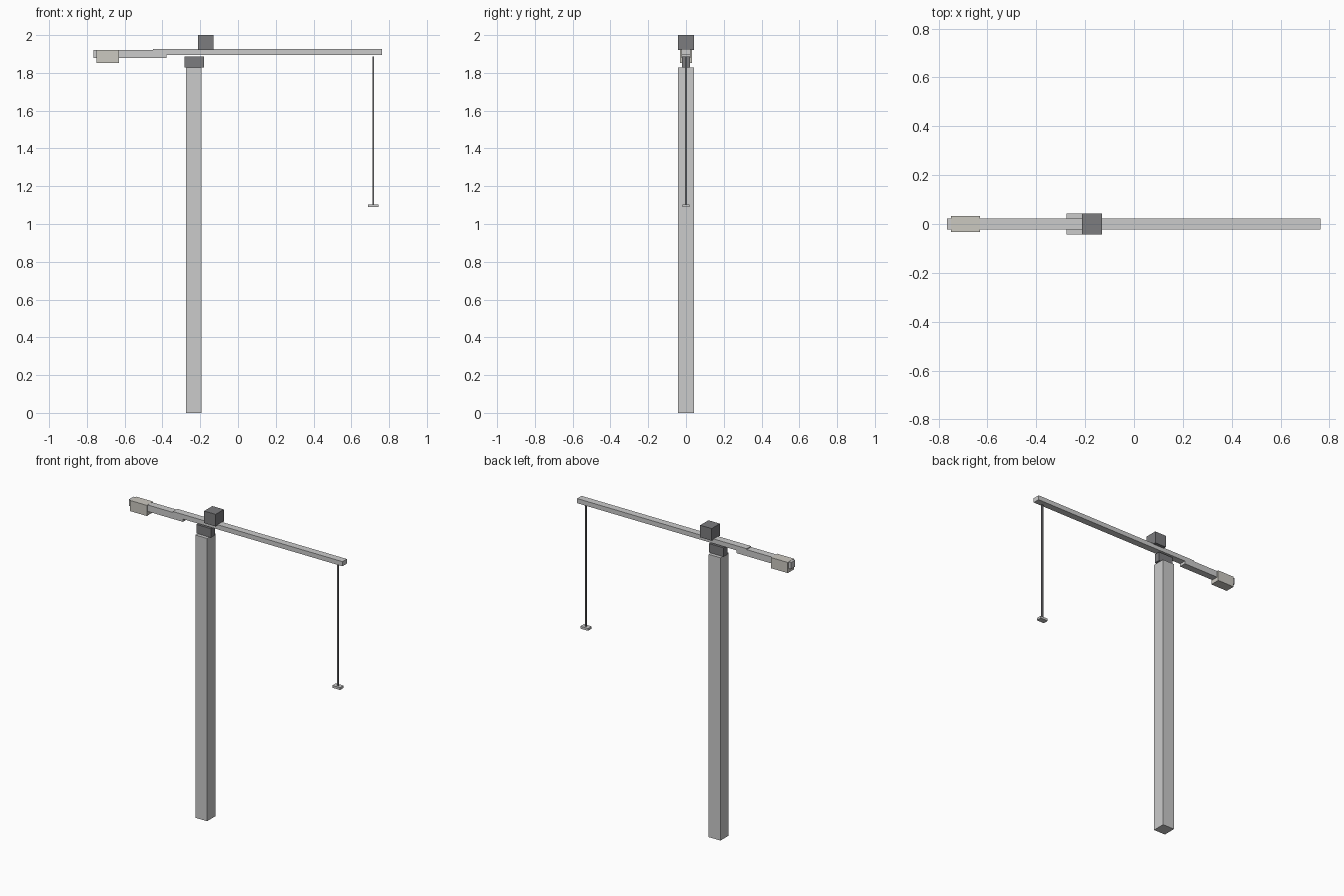
import bpy

if "Cube" in bpy.data.objects:
    bpy.data.objects.remove(bpy.data.objects["Cube"])


def colour(name, rgb):
    m = bpy.data.materials.new(name)
    m.diffuse_color = (*rgb, 1)
    m.use_nodes = True
    m.node_tree.nodes["Principled BSDF"].inputs["Base Color"].default_value = m.diffuse_color
    return m


def box(name, x, y, z, mat=None):
    """Box from (min, max) ranges in x and z, and a half-width in y."""
    bpy.ops.mesh.primitive_cube_add(
        size=1, location=((x[0] + x[1]) / 2, 0, (z[0] + z[1]) / 2))
    ob = bpy.context.object
    ob.name = name
    ob.scale = (x[1] - x[0], 2 * y, z[1] - z[0])
    bpy.ops.object.transform_apply(location=False, rotation=False, scale=True)
    if mat:
        ob.data.materials.append(mat)
    return ob


dark = colour("dark_grey", (0.2, 0.2, 0.21))
concrete = colour("concrete", (0.6, 0.58, 0.53))

# Tower and slewing unit
box("mast", (-0.276, -0.192), 0.042, (0, 1.828))
box("slewing_unit", (-0.284, -0.179), 0.02, (1.828, 1.886), dark)

# Horizontal arms
box("jib", (-0.45, 0.763), 0.0225, (1.896, 1.926))
box("counter_jib", (-0.765, -0.378), 0.0225, (1.878, 1.92))
box("counterweight", (-0.75, -0.63), 0.032, (1.852, 1.921), concrete)

# Cab on top of the jib
box("cab", (-0.213, -0.131), 0.042, (1.922, 2.0), dark)

# Hoist
box("hoist_rope", (0.711, 0.721), 0.004, (1.1, 1.886), dark)
box("hook_block", (0.688, 0.743), 0.018, (1.089, 1.104))
